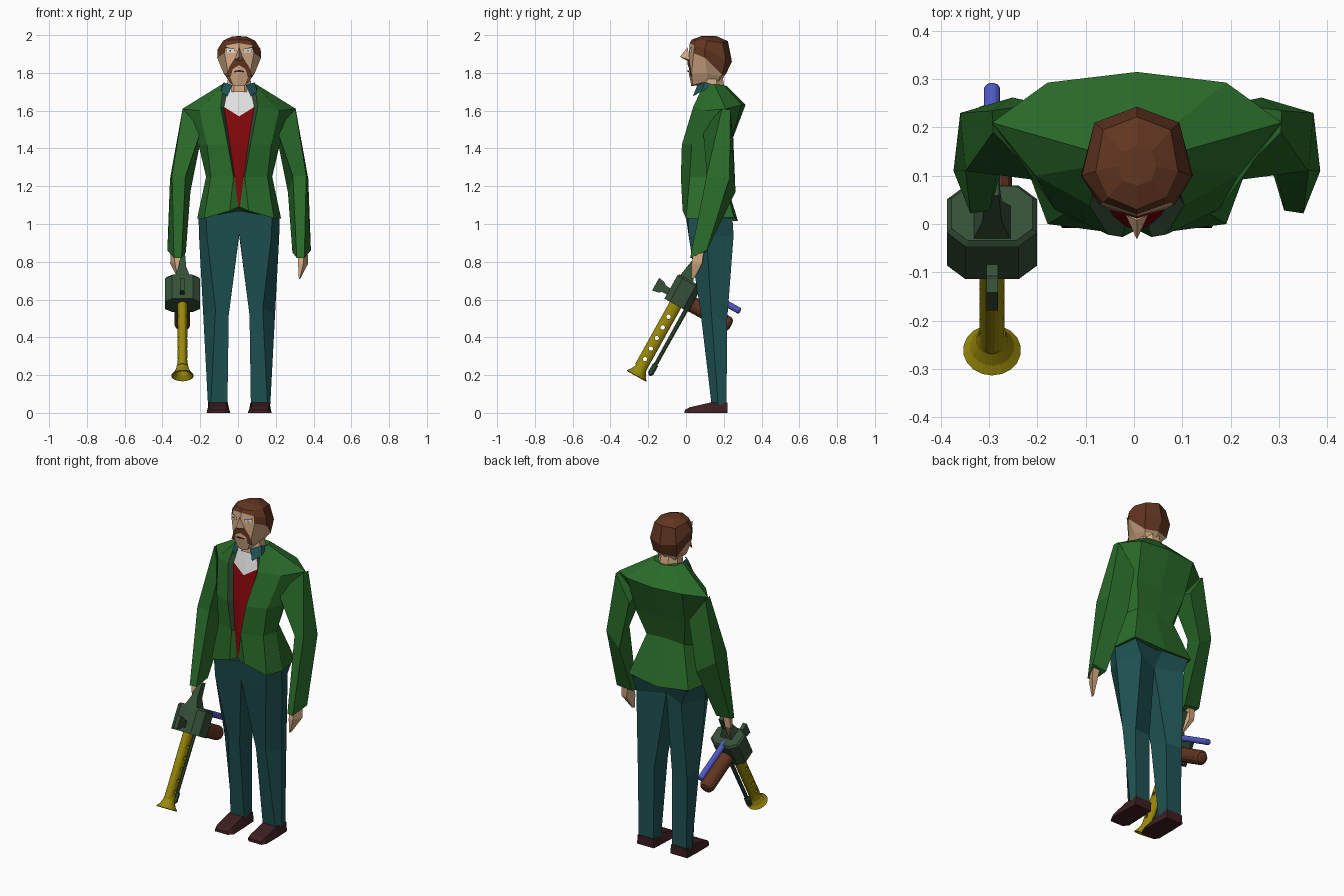
import bpy, bmesh, math
from mathutils import Matrix

COLORS = {
    "jacket_green": (0.023, 0.15, 0.023), "trouser_teal": (0.014, 0.086, 0.088),
    "waistcoat_red": (0.22, 0.002, 0.003), "skin": (0.65, 0.4, 0.23),
    "hair_brown": (0.12, 0.036, 0.015), "shoe_maroon": (0.048, 0.013, 0.015),
    "white": (0.78, 0.78, 0.78), "dark_green": (0.036, 0.08, 0.04),
    "brass": (0.32, 0.25, 0.003), "blue": (0.08, 0.1, 0.55)}
MATS = {}
for key, col in COLORS.items():
    MATS[key] = bpy.data.materials.new(key)
    MATS[key].diffuse_color = (*col, 1)
BODY_X = 0.006  # the body stands slightly off centre because of the gun


def finish(name, bm, mats, mirror=False, matrix=None):
    bmesh.ops.remove_doubles(bm, verts=bm.verts, dist=0.0001)
    bmesh.ops.recalc_face_normals(bm, faces=bm.faces)
    if matrix:
        bm.transform(matrix)
    me = bpy.data.meshes.new(name)
    bm.to_mesh(me)
    bm.free()
    for m in mats:
        me.materials.append(MATS[m])
    ob = bpy.data.objects.new(name, me)
    bpy.context.collection.objects.link(ob)
    if mirror:
        mod = ob.modifiers.new("mirror", 'MIRROR')
        mod.use_clip = True
        ob.location.x = BODY_X
    return ob


def loft(name, rings, mats, rule=None, closed=True, caps=True, mirror=False, matrix=None, end=0):
    """Skin a list of rings; rule(row, column) picks the material slot, end that of the last cap."""
    bm = bmesh.new()
    rows = [[bm.verts.new(p) for p in r] for r in rings]
    n = len(rings[0])
    for i in range(len(rows) - 1):
        for j in range(n if closed else n - 1):
            k = (j + 1) % n
            f = bm.faces.new((rows[i][j], rows[i][k], rows[i + 1][k], rows[i + 1][j]))
            f.material_index = rule(i, j) if rule else 0
    if caps:
        bm.faces.new(rows[0])
        bm.faces.new(rows[-1]).material_index = end
    return finish(name, bm, mats, mirror, matrix)


def plates(name, polys, mat, mirror=True):
    bm = bmesh.new()
    for p in polys:
        bm.faces.new([bm.verts.new(v) for v in p])
    return finish(name, bm, [mat], mirror)


def circle(r, t, n=14, axis='Z', sx=1.0, c=(0, 0)):
    pts = []
    for i in range(n):
        a = 2 * math.pi * (i + 0.5) / n
        u, v = r * sx * math.cos(a) + c[0], r * math.sin(a) + c[1]
        pts.append({'Z': (u, v, t), 'Y': (u, t, v), 'X': (t, u, v)}[axis])
    return pts


# Jacket with recessed waistcoat, lapel edges and shirt front (half, mirrored)
coat = [
    [(0, -.012, 1.09), (.004, -.014, 1.09), (.05, -.018, 1.07), (.185, 0, 1.03),
     (.222, .10, 1.03), (.20, .255, 1.035), (0, .275, 1.015)],
    [(0, -.008, 1.25), (.024, -.004, 1.25), (.030, -.027, 1.25), (.15, .02, 1.25),
     (.175, .11, 1.25), (.125, .19, 1.27), (0, .195, 1.28)],
    [(0, .01, 1.42), (.048, .016, 1.42), (.06, -.022, 1.42), (.17, .03, 1.42),
     (.215, .13, 1.42), (.165, .235, 1.42), (0, .235, 1.42)],
    [(0, .045, 1.57), (.08, .065, 1.62), (.098, .038, 1.62), (.21, .10, 1.60),
     (.30, .21, 1.61), (.185, .293, 1.63), (0, .315, 1.63)],
    [(0, .085, 1.725), (.06, .085, 1.715), (.085, .085, 1.72), (.09, .12, 1.735),
     (.09, .15, 1.74), (.07, .20, 1.735), (0, .215, 1.73)]]


def coat_rule(i, j):
    if j == 0:
        return 2 if i == 3 else 1
    return 3 if j == 1 and i > 0 else 0


loft("jacket", coat, ["jacket_green", "waistcoat_red", "white", "dark_green"],
     coat_rule, closed=False, mirror=True)

# Sleeves and hands
loft("sleeves", [
    [(.20, .09, 1.50), (.298, .19, 1.61), (.30, .235, 1.605), (.20, .25, 1.46)],
    [(.285, .125, 1.25), (.355, .11, 1.26), (.366, .23, 1.24), (.258, .262, 1.17)],
    [(.305, .028, .82), (.345, .022, .82), (.38, .11, .86), (.282, .105, .85)]],
    ["jacket_green"], mirror=True)
loft("hands", [
    [(.312, .045, .86), (.345, .04, .86), (.362, .095, .87), (.315, .095, .87)],
    [(.312, .03, .79), (.34, .03, .79), (.365, .085, .79), (.33, .09, .79)],
    [(.316, .03, .71), (.322, .03, .71), (.326, .045, .715), (.318, .045, .715)]],
    ["skin"], mirror=True)

# Shirt collar, open at the back
plates("collar", [
    [(.035, .06, 1.735), (.082, .10, 1.75), (.096, .08, 1.70), (.062, .036, 1.675)],
    [(.082, .10, 1.75), (.085, .15, 1.738), (.094, .13, 1.725), (.096, .08, 1.70)]],
    "trouser_teal")

# Trousers, with the seat folded in between the legs
loft("hips", [
    [(0, -.005, 1.07), (.175, .01, 1.04), (.215, .10, 1.04), (.19, .245, 1.04), (0, .262, 1.04)],
    [(0, .02, .95), (.17, .015, .93), (.212, .11, .93), (.15, .252, .94), (0, .18, .94)]],
    ["trouser_teal"], closed=False, caps=False, mirror=True)
loft("legs", [
    [(0, .02, .95), (.17, .015, .93), (.212, .11, .93), (.15, .252, .94), (0, .18, .94)],
    [(.055, .085, .52), (.125, .075, .55), (.19, .135, .52), (.165, .217, .48), (.06, .21, .48)],
    [(.062, .14, .045), (.15, .135, .045), (.165, .17, .045), (.16, .215, .045), (.062, .215, .045)]],
    ["trouser_teal"], mirror=True)

# Shoes
loft("shoes", [
    [(.055, .22, 0), (.168, .22, 0), (.163, .22, .055), (.06, .22, .055)],
    [(.05, .13, 0), (.172, .13, 0), (.16, .13, .055), (.066, .13, .055)],
    [(.046, .02, 0), (.172, .02, 0), (.158, .02, .03), (.065, .02, .03)],
    [(.07, -.008, 0), (.155, -.008, 0), (.15, -.006, .016), (.075, -.006, .016)]],
    ["shoe_maroon"], mirror=True)

# Head: the third ring is the hairline, sloping from the temples down to the nape
head = [
    [(0, .028, 1.73), (.033, .035, 1.735), (.052, .11, 1.755), (.05, .17, 1.75), (0, .19, 1.75)],
    [(0, .015, 1.80), (.058, .03, 1.80), (.083, .11, 1.80), (.068, .18, 1.78), (0, .20, 1.78)],
    [(0, .015, 1.90), (.078, .04, 1.905), (.116, .10, 1.88), (.078, .192, 1.79), (0, .212, 1.795)],
    [(0, .02, 1.958), (.07, .045, 1.945), (.114, .10, 1.925), (.088, .21, 1.87), (0, .243, 1.86)],
    [(0, .03, 1.976), (.06, .055, 1.972), (.085, .11, 1.97), (.07, .195, 1.96), (0, .222, 1.968)],
    [(0, .08, 1.994), (.03, .09, 1.992), (.04, .12, 1.992), (.03, .15, 1.99), (0, .16, 1.995)]]


def head_rule(i, j):
    return 1 if i >= 3 or (i == 2 and j >= 1) else 0


loft("head", head, ["skin", "hair_brown"], head_rule, closed=False, mirror=True, end=1)
loft("neck", [circle(.075, 1.70, 8, c=(BODY_X, .138)), circle(.06, 1.80, 8, c=(BODY_X, .135))],
     ["skin"])

# Nose
plates("nose", [
    [(0, .008, 1.935), (0, -.032, 1.885), (.024, .02, 1.868)],
    [(0, -.032, 1.885), (0, .012, 1.862), (.024, .02, 1.868)]], "skin")


# Face details lie just in front of the face
def on_face(points, lift=0.0):
    return [(x, .009 + .3 * x - lift, z) for x, z in points]


plates("moustache", [on_face([(0, 1.872), (.024, 1.876), (.052, 1.832), (.034, 1.820), (0, 1.841)]),
                     on_face([(.052, 1.832), (.07, 1.778), (.044, 1.782), (.034, 1.820)])],
       "hair_brown")
plates("mouth", [on_face([(0, 1.816), (.028, 1.81), (.026, 1.802), (0, 1.806)])], "shoe_maroon")
plates("eyes", [on_face([(.022, 1.909), (.068, 1.909), (.07, 1.932), (.025, 1.927)])], "white")
plates("pupils", [on_face([(.043, 1.914), (.05, 1.914), (.05, 1.922), (.043, 1.922)], .003)],
       "shoe_maroon")
plates("brows", [on_face([(.016, 1.925), (.026, 1.926), (.07, 1.932), (.072, 1.938)], .002)],
       "hair_brown")

# Gun, built upright around its drum and then tilted: local -y is forward, -z is the muzzle
G = Matrix.Translation((-.294, -.015, .635)) @ Matrix.Rotation(math.radians(-29.1), 4, 'X')


def drum_ring(s, z):
    q = [(.093, -.04), (.093, .04), (.055, .072), (-.055, .072),
         (-.093, .04), (-.093, -.04), (-.055, -.072), (.055, -.072)]
    return [(x * s, y * s, z) for x, y in q]


def box_ring(x, y0, y1, z):
    return [(-x, y0, z), (x, y0, z), (x, y1, z), (-x, y1, z)]


loft("gun_drum", [drum_ring(1, -.075), drum_ring(1, .065), drum_ring(.9, .076)],
     ["dark_green"], matrix=G)
loft("gun_grip", [box_ring(.04, -.06, .02, .07), box_ring(.02, -.05, .0, .13),
                  box_ring(.014, -.035, .0, .215)], ["dark_green"], matrix=G)
loft("gun_sight", [
    [(-.012, y, -.03 - h), (.012, y, -.03 - h), (.012, y, -.03 + h), (-.012, y, -.03 + h)]
    for y, h in ((-.06, .018), (-.10, .02), (-.115, .032), (-.15, .038))],
    ["dark_green"], matrix=G)

# Barrel with a row of through holes
barrel = loft("gun_barrel", [circle(.035, z, 16, sx=.75, c=(0, -.005)) for z in (-.07, -.45)],
              ["brass"], matrix=G)
bm = bmesh.new()
for i in range(5):
    bmesh.ops.create_cone(
        bm, cap_ends=True, segments=10, radius1=.012, radius2=.012, depth=.2,
        matrix=Matrix.Translation((0, -.006, -.148 - .064 * i)) @ Matrix.Rotation(math.pi / 2, 4, 'Y'))
cutter = finish("hole_cutter", bm, ["brass"], matrix=G)
cutter.hide_render = True
cutter.hide_viewport = True
cut = barrel.modifiers.new("holes", 'BOOLEAN')
cut.operation = 'DIFFERENCE'
cut.solver = 'EXACT'
cut.object = cutter

# Flared muzzle
loft("gun_muzzle", [circle(r, z, 18, c=(0, -.002)) for r, z in (
    (.028, -.43), (.034, -.462), (.046, -.487), (.06, -.503), (.055, -.506),
    (.035, -.485), (.02, -.45))], ["brass"], matrix=G)

# Rod below the barrel, with a thicker front end
loft("gun_rod", [circle(r, z, 8, c=(0, .057)) for r, z in (
    (.013, -.04), (.011, -.40), (.017, -.405), (.017, -.455), (.006, -.47))],
    ["dark_green"], matrix=G)

# Brown canister and blue tube pointing backward
for part, mat, r, z, y0, y1 in (("gun_canister", "hair_brown", .042, -.03, .05, .306),
                                ("gun_tube", "blue", .017, .062, .04, .312)):
    loft(part, [circle(r * s, y, 14, 'Y', c=(0, z)) for y, s in (
        (y0, 1), (y1 - r * .5, 1), (y1 - r * .15, .8), (y1, .4))], [mat], matrix=G)
